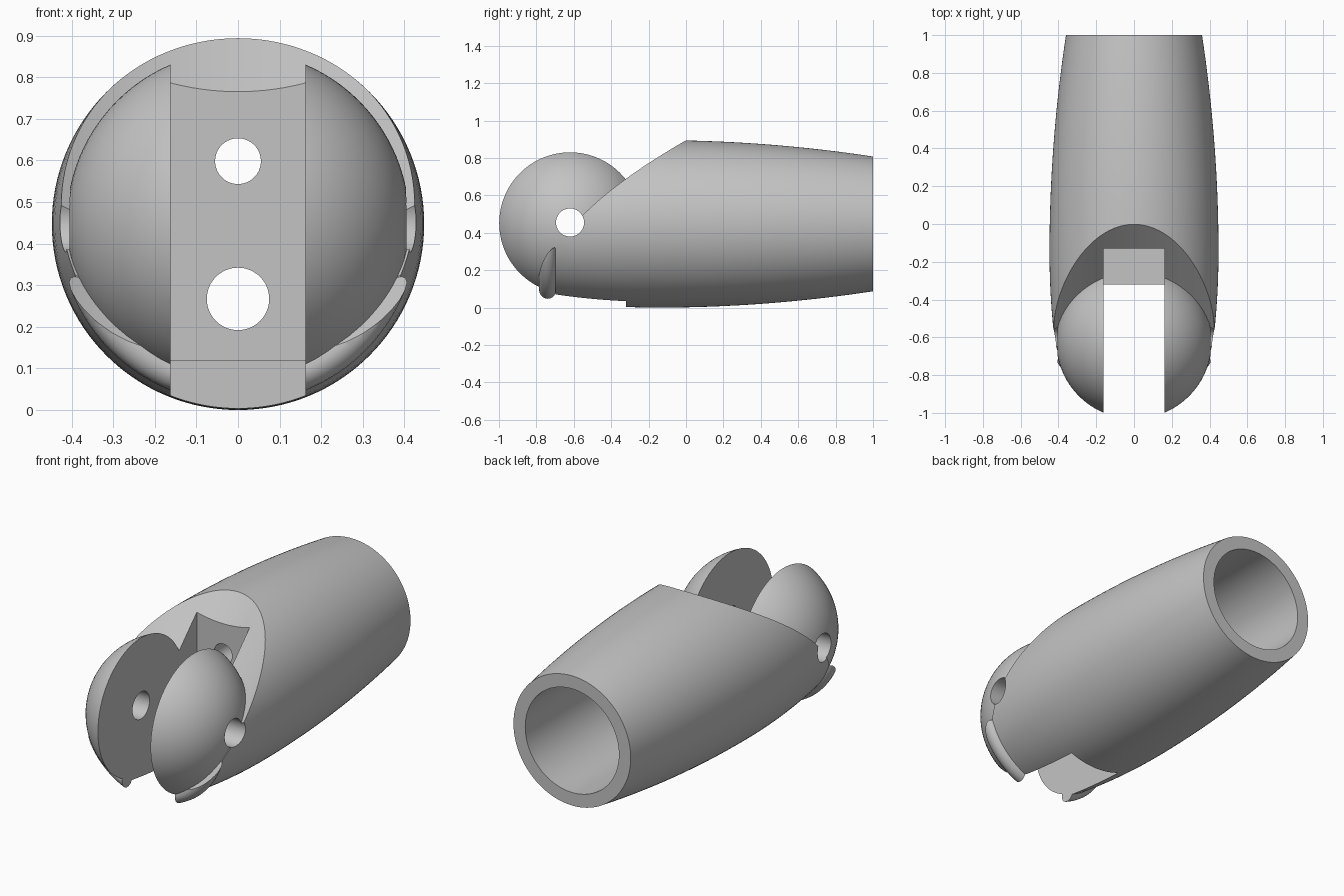
import bpy, bmesh, math
from mathutils import Matrix, Vector

if "Cube" in bpy.data.objects:
    bpy.data.objects.remove(bpy.data.objects["Cube"], do_unlink=True)

AXIS = 0.4475      # height of the long axis, also the largest radius
PIVOT = -0.62      # y of the knuckle hinge

grey = bpy.data.materials.new("plain_grey")
grey.use_nodes = True
grey.diffuse_color = (0.55, 0.55, 0.55, 1)
grey.node_tree.nodes["Principled BSDF"].inputs["Base Color"].default_value = grey.diffuse_color


def finish(name, bm):
    bmesh.ops.recalc_face_normals(bm, faces=bm.faces)
    mesh = bpy.data.meshes.new(name)
    bm.to_mesh(mesh)
    bm.free()
    mesh.materials.append(grey)
    obj = bpy.data.objects.new(name, mesh)
    bpy.context.collection.objects.link(obj)
    return obj


def lathe(name, profile, closed=False, steps=128):
    """Spin (y, radius) points around the long axis."""
    bm = bmesh.new()
    rings = []
    for y, r in profile:
        angles = [2 * math.pi * i / steps for i in range(steps)]
        rings.append([bm.verts.new((r * math.sin(a), y, AXIS + r * math.cos(a))) for a in angles])
    pairs = list(zip(rings, rings[1:]))
    if closed:
        pairs.append((rings[-1], rings[0]))
    else:
        bm.faces.new(rings[0])
        bm.faces.new(rings[-1])
    for a, b in pairs:
        for i in range(steps):
            j = (i + 1) % steps
            bm.faces.new((a[i], a[j], b[j], b[i]))
    return finish(name, bm)


def cylinder(name, centre, direction, radius, length, steps=64):
    bm = bmesh.new()
    turn = Vector((0, 0, 1)).rotation_difference(Vector(direction)).to_matrix().to_4x4()
    bmesh.ops.create_cone(bm, cap_ends=True, segments=steps, radius1=radius, radius2=radius,
                          depth=length, matrix=Matrix.Translation(centre) @ turn)
    return finish(name, bm)


def combine(target, tool, operation):
    mod = target.modifiers.new("boolean", "BOOLEAN")
    mod.operation = operation
    mod.solver = "EXACT"
    mod.object = tool
    bpy.context.view_layer.objects.active = target
    bpy.ops.object.modifier_apply(modifier=mod.name)
    bpy.data.objects.remove(tool, do_unlink=True)


# Barrel-shaped shell, narrowing towards both ends
def barrel(y):
    bend = 0.066 if y > -0.15 else 0.124
    return y, AXIS - bend * (y + 0.15) ** 2

body = lathe("finger_segment", [barrel(-0.697 + 1.697 * i / 28) for i in range(29)])

# Rounded stop ridge around the front rim
ridge = lathe("stop_ridge", [(-0.74 + 0.046 * math.cos(t), 0.386 + 0.046 * math.sin(t))
                             for t in [2 * math.pi * i / 20 for i in range(20)]], closed=True)
combine(body, ridge, "UNION")

# Slanted concave relief across the upper front
R = 2 * AXIS
s = R / math.sqrt(2)
combine(body, cylinder("relief_cutter", (0, -s, R + s), (0, 1, 1), R, 5, 256), "DIFFERENCE")

# Knuckle ball
bm = bmesh.new()
bmesh.ops.create_uvsphere(bm, u_segments=96, v_segments=48, radius=0.412,
                          matrix=Matrix.Translation((0, PIVOT, AXIS + 0.004)))
combine(body, finish("knuckle_ball", bm), "UNION")

# Stepped slot that splits the knuckle into two cheeks
bm = bmesh.new()
steps = [(-1.2, -0.2), (-0.32, -0.2), (-0.32, 0.12), (-0.13, 0.12), (-0.13, 1.2), (-1.2, 1.2)]
side = bm.faces.new([bm.verts.new((-0.162, y, z)) for y, z in steps])
grown = bmesh.ops.extrude_face_region(bm, geom=[side])["geom"]
bmesh.ops.translate(bm, vec=(0.324, 0, 0), verts=[v for v in grown if isinstance(v, bmesh.types.BMVert)])
combine(body, finish("slot_cutter", bm), "DIFFERENCE")

# Hollow rear, hinge hole and two cord holes
combine(body, cylinder("hollow_cutter", (0, 0.65, AXIS), (0, 1, 0), 0.288, 1.1, 96), "DIFFERENCE")
combine(body, cylinder("hinge_cutter", (0, PIVOT, 0.455), (1, 0, 0), 0.075, 2), "DIFFERENCE")
for z, radius in ((0.598, 0.055), (0.267, 0.075)):
    combine(body, cylinder("cord_cutter", (0, 0.02, z), (0, 1, 0), radius, 0.4), "DIFFERENCE")

bpy.ops.object.select_all(action="DESELECT")
body.select_set(True)
bpy.context.view_layer.objects.active = body
bpy.ops.object.shade_smooth_by_angle(angle=math.radians(25))
